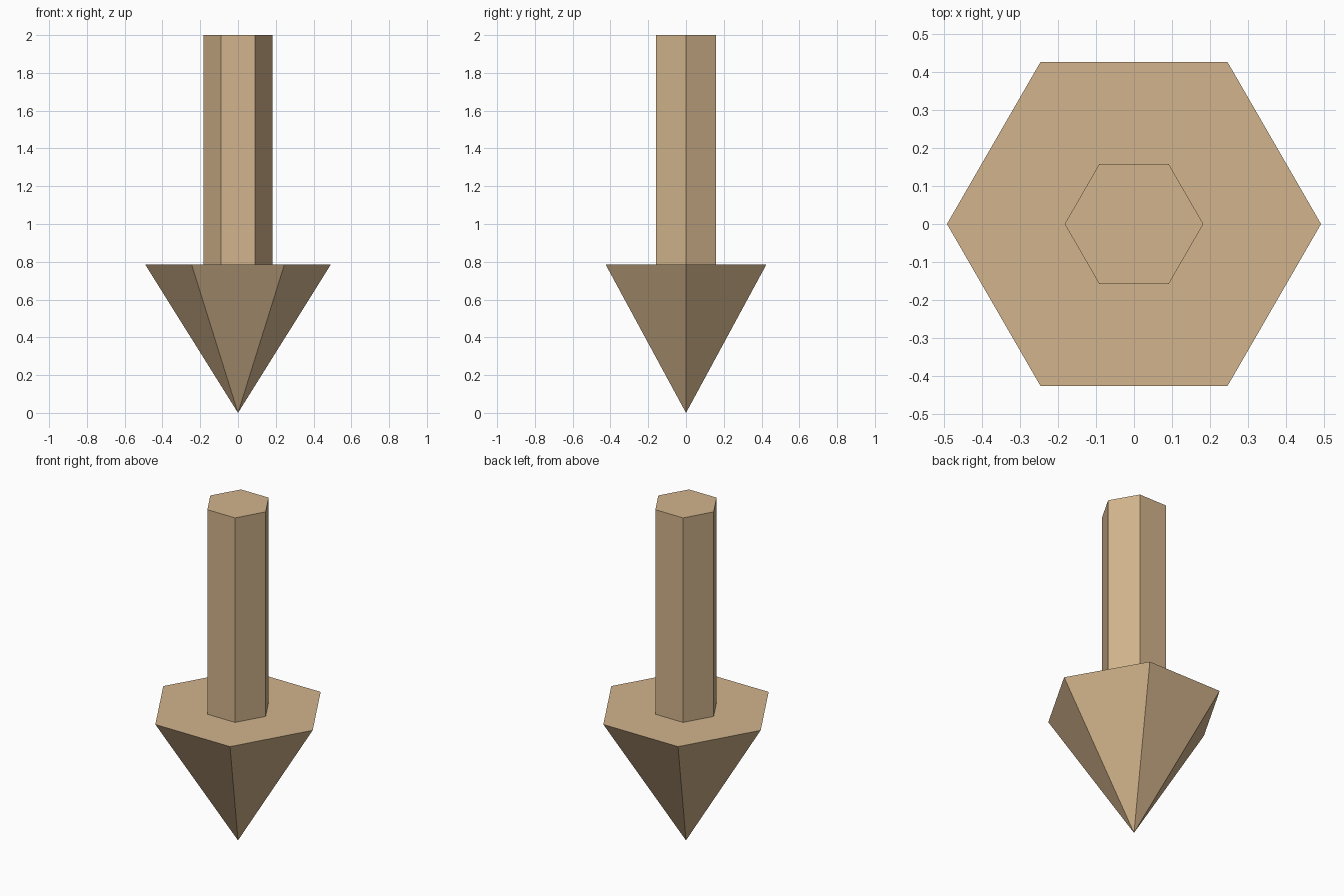
import bpy
import math

if "Cube" in bpy.data.objects:
    bpy.data.objects.remove(bpy.data.objects["Cube"])

RIM_Z = 0.785   # height where the point meets the shaft
TOP_Z = 2.0

tan = bpy.data.materials.new("tan")
tan.diffuse_color = (0.645, 0.456, 0.262, 1.0)
tan.use_nodes = True
tan.node_tree.nodes["Principled BSDF"].inputs["Base Color"].default_value = tan.diffuse_color


def hex_part(name, bottom_radius, top_radius, z0, z1):
    """Flat-shaded six-sided part with corners on the x axis."""
    bpy.ops.mesh.primitive_cone_add(
        vertices=6, radius1=bottom_radius, radius2=top_radius,
        depth=z1 - z0, location=(0, 0, (z0 + z1) / 2),
        rotation=(0, 0, math.radians(30)))
    part = bpy.context.object
    part.name = name
    part.data.materials.append(tan)
    return part


# Downward pointing head
hex_part("arrow_head", 0.0, 0.491, 0.0, RIM_Z)
# Upright shaft standing on the flat top of the head
hex_part("arrow_shaft", 0.182, 0.182, RIM_Z, TOP_Z)
